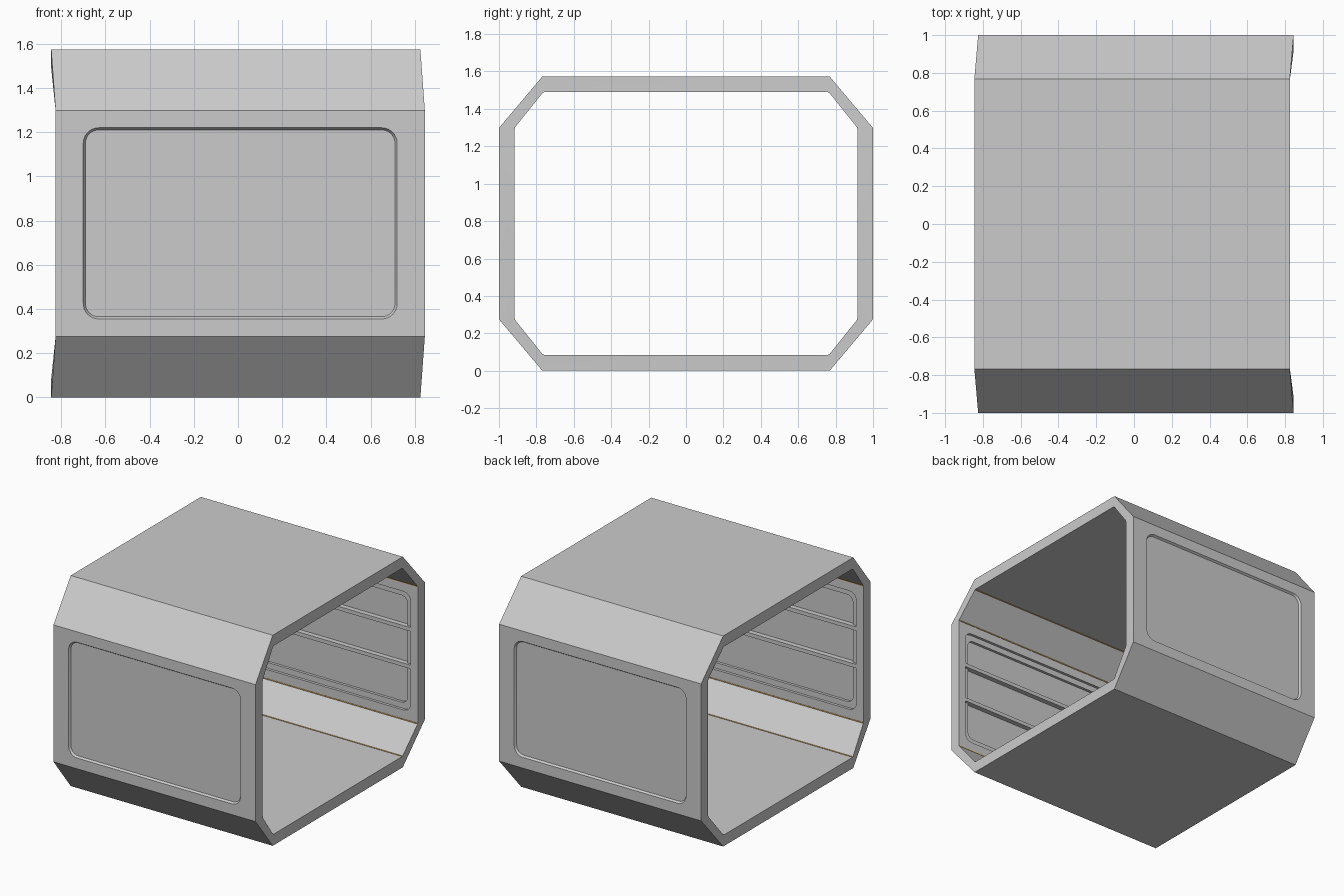
import bpy, bmesh, math

if "Cube" in bpy.data.objects:
    bpy.data.objects.remove(bpy.data.objects["Cube"])

SIDE_X = 0.01      # side walls are shifted slightly along x
INNER_Y = 0.917


def make_object(name, bm):
    bmesh.ops.recalc_face_normals(bm, faces=bm.faces)
    mesh = bpy.data.meshes.new(name)
    bm.to_mesh(mesh)
    bm.free()
    ob = bpy.data.objects.new(name, mesh)
    bpy.context.collection.objects.link(ob)
    return ob


def octagon(yt, ys, z0, z1, z2, z3):
    return [(-yt, z0), (yt, z0), (ys, z1), (ys, z2),
            (yt, z3), (-yt, z3), (-ys, z2), (-ys, z1)]


def end_x(y, s):
    # side corners lean one way, top and bottom corners the other
    return s * 0.835 + (0.01 if abs(y) > 0.85 else -0.01)


def rounded_rect(hx, z0, z1, r):
    pts = []
    for k, (cx, cz) in enumerate([(hx - r, z1 - r), (r - hx, z1 - r),
                                  (r - hx, z0 + r), (hx - r, z0 + r)]):
        for i in range(9):
            a = math.pi / 2 * (k + i / 8)
            pts.append((SIDE_X + cx + r * math.cos(a), cz + r * math.sin(a)))
    return pts


def prism(name, ya, loop_a, yb, loop_b):
    bm = bmesh.new()
    a = [bm.verts.new((x, ya, z)) for x, z in loop_a]
    b = [bm.verts.new((x, yb, z)) for x, z in loop_b]
    bm.faces.new(a)
    bm.faces.new(b[::-1])
    n = len(a)
    for i in range(n):
        j = (i + 1) % n
        bm.faces.new((a[i], b[i], b[j], a[j]))
    return make_object(name, bm)


# octagonal tube shell
outer = octagon(0.768, 1.0, 0, 0.275, 1.298, 1.573)
inner = octagon(0.763, INNER_Y, 0.083, 0.275, 1.298, 1.49)
bm = bmesh.new()
loops = [[bm.verts.new((end_x(y, s), y, z)) for y, z in prof]
         for prof, s in ((outer, -1), (outer, 1), (inner, 1), (inner, -1))]
for k in range(4):
    a, b = loops[k], loops[(k + 1) % 4]
    for i in range(8):
        j = (i + 1) % 8
        bm.faces.new((a[i], a[j], b[j], b[i]))
shell = make_object("octagonal_shell", bm)

# recessed panels: shallow outside, two steps inside
cutters = []
for s in (-1, 1):
    cutters.append(prism("outer_panel_cutter",
                         s * 1.015, rounded_rect(0.72, 0.345, 1.23, 0.08),
                         s * 0.985, rounded_rect(0.70, 0.365, 1.21, 0.06)))
    step = rounded_rect(0.775, 0.345, 1.23, 0.06)
    cutters.append(prism("inner_step_cutter", s * 0.88, step, s * 0.937, step))
    deep = rounded_rect(0.735, 0.388, 1.187, 0.05)
    cutters.append(prism("inner_panel_cutter", s * 0.87, deep, s * 0.957, deep))

bpy.context.view_layer.objects.active = shell
shell.select_set(True)
for c in cutters:
    mod = shell.modifiers.new("recess", 'BOOLEAN')
    mod.operation = 'DIFFERENCE'
    mod.solver = 'EXACT'
    mod.object = c
    bpy.ops.object.modifier_apply(modifier=mod.name)
for c in cutters:
    bpy.data.objects.remove(c)
bpy.ops.object.shade_smooth_by_angle(angle=math.radians(25))

# horizontal rails across the inner recesses
for s in (-1, 1):
    for z in (0.68, 0.96):
        bar = [(SIDE_X + x, z + dz) for x, dz in
               ((-0.775, -0.014), (0.775, -0.014), (0.775, 0.014), (-0.775, 0.014))]
        prism("wall_rail", s * (INNER_Y + 0.002), bar, s * 0.96, bar)

# thin orange seams along the inner creases
orange = bpy.data.materials.new("orange_seam")
orange.diffuse_color = (0.8, 0.4, 0.08, 1)
orange.use_nodes = True
orange.node_tree.nodes["Principled BSDF"].inputs["Base Color"].default_value = orange.diffuse_color
bm = bmesh.new()
h = 0.003
for y, z in inner:
    ends = [[bm.verts.new((end_x(y, s), y + dy, z + dz))
             for dy, dz in ((-h, -h), (h, -h), (h, h), (-h, h))] for s in (-1, 1)]
    bm.faces.new(ends[0])
    bm.faces.new(ends[1][::-1])
    for i in range(4):
        j = (i + 1) % 4
        bm.faces.new((ends[0][i], ends[1][i], ends[1][j], ends[0][j]))
seams = make_object("crease_seams", bm)
seams.data.materials.append(orange)
